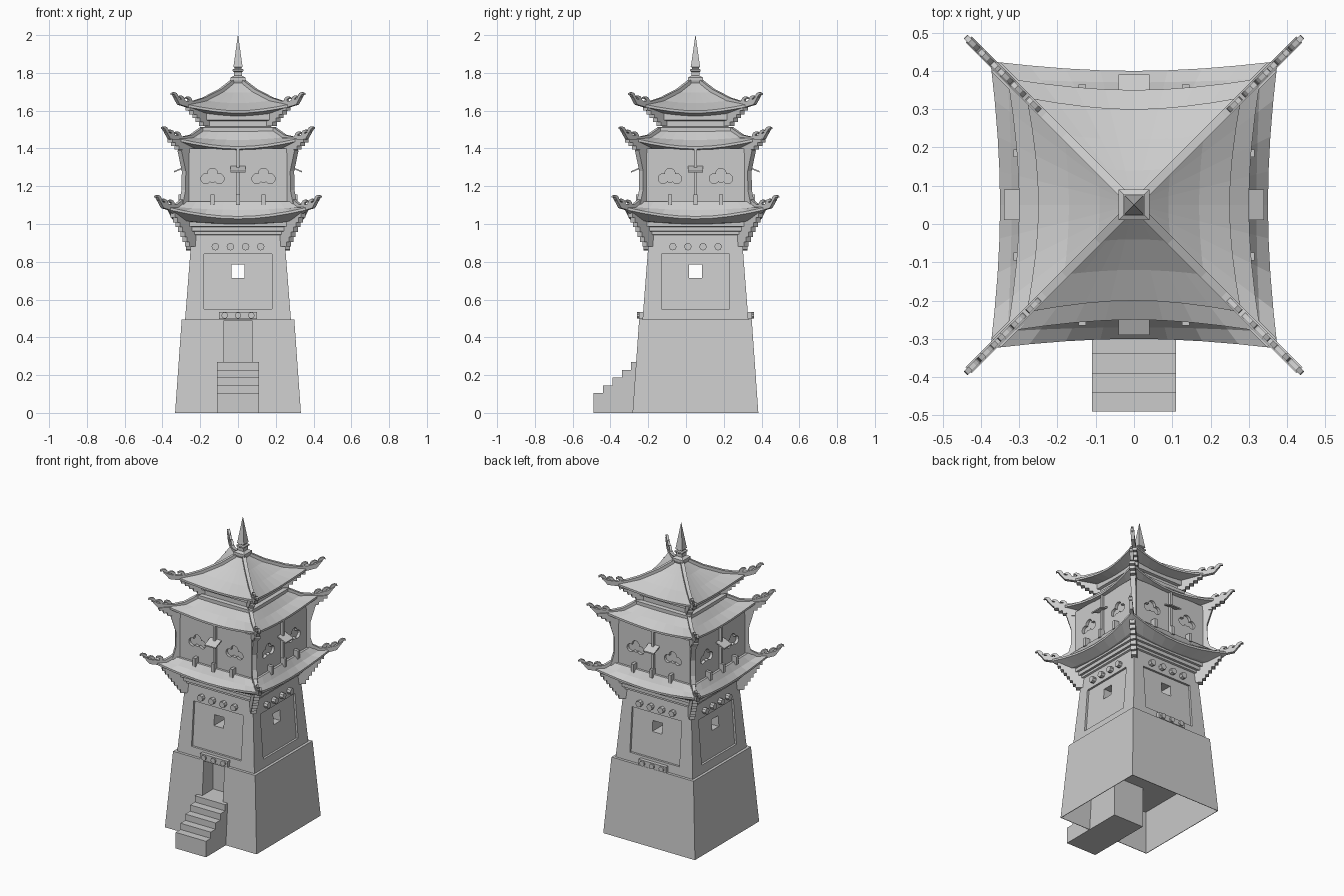
import bpy, bmesh, math
from mathutils import Matrix, Vector

cube = bpy.data.objects.get("Cube")
if cube:
    bpy.data.objects.remove(cube)

CENTRE = Vector((0, 0.05, 0))
SIDES = [0, 90, 180, 270]
CORNERS = [45, 135, 225, 315]
DIAG = math.sqrt(2)

stone = bpy.data.materials.new("plain_grey")
stone.use_nodes = True
GREY = (0.6, 0.6, 0.6, 1)
stone.diffuse_color = GREY
stone.node_tree.nodes["Principled BSDF"].inputs["Base Color"].default_value = GREY


def build(name, shapes, angles=(0,)):
    """Make one object from shape functions repeated about the tower axis."""
    bm = bmesh.new()
    for a in angles:
        old = set(bm.verts)
        for shape in shapes:
            shape(bm)
        new = [v for v in bm.verts if v not in old]
        bmesh.ops.rotate(bm, verts=new, matrix=Matrix.Rotation(math.radians(a), 3, 'Z'))
    bmesh.ops.translate(bm, verts=bm.verts, vec=CENTRE)
    bmesh.ops.recalc_face_normals(bm, faces=bm.faces)
    me = bpy.data.meshes.new(name)
    bm.to_mesh(me)
    bm.free()
    me.materials.append(stone)
    ob = bpy.data.objects.new(name, me)
    bpy.context.collection.objects.link(ob)
    return ob


def box(x0, x1, y0, y1, z0, z1):
    def shape(bm):
        m = Matrix.Translation(((x0 + x1) / 2, (y0 + y1) / 2, (z0 + z1) / 2))
        m = m @ Matrix.Diagonal((x1 - x0, y1 - y0, z1 - z0, 1))
        bmesh.ops.create_cube(bm, size=1, matrix=m)
    return shape


def drum(x, y0, y1, z, r, n=10):
    def shape(bm):
        m = Matrix.Translation((x, (y0 + y1) / 2, z)) @ Matrix.Rotation(math.pi / 2, 4, 'X')
        bmesh.ops.create_cone(bm, cap_ends=True, segments=n, radius1=r, radius2=r,
                              depth=abs(y1 - y0), matrix=m)
    return shape


def plate(points, width, stretch=1):
    """Profile in the xz plane, thickened along y."""
    def shape(bm):
        a, b = [[bm.verts.new((x * stretch, s * width / 2, z)) for x, z in points]
                for s in (-1, 1)]
        bm.faces.new(a)
        bm.faces.new(b)
        for i in range(len(a)):
            j = (i + 1) % len(a)
            bm.faces.new((a[i], a[j], b[j], b[i]))
    return shape


def loft(rings, n=1):
    """Stack of square rings: half width, height, corner flare, corner lift."""
    def shape(bm):
        loops = []
        for ring in rings:
            h, z, flare, lift = (*ring, 0, 0)[:4]
            loop = []
            for k in range(4):
                rot = Matrix.Rotation(k * math.pi / 2, 3, 'Z')
                for i in range(n):
                    u = 2 * i / n - 1
                    w = h + flare * u * u
                    loop.append(bm.verts.new(rot @ Vector((u * w, -w, z + lift * u * u))))
            loops.append(loop)
        for a, b in zip(loops, loops[1:]):
            for i in range(len(a)):
                j = (i + 1) % len(a)
                bm.faces.new((a[i], a[j], b[j], b[i]))
        bm.faces.new(loops[0])
        bm.faces.new(loops[-1])
    return shape


def cut(target, shapes, angles=(0,)):
    cutter = build("cutter", shapes, angles)
    cutter.hide_render = True
    mod = target.modifiers.new("cut", 'BOOLEAN')
    mod.operation, mod.object, mod.solver = 'DIFFERENCE', cutter, 'EXACT'
    mod.use_self = True
    bpy.context.view_layer.objects.active = target
    bpy.ops.object.modifier_apply(modifier=mod.name)
    bpy.data.objects.remove(cutter)


# Sloping base, open below, with a door recess
base = build("base", [loft([(.333, 0), (.298, .495)])])
cut(base, [loft([(.331, -.02), (.309, .265)])])
cut(base, [box(-.075, .075, -.5, -.2, .262, .49)])

# Entrance steps
steps = [(.1, 0), (.54, 0)]
for i in range(5):
    z = .105 + .041 * i
    steps += [(.54 - .05 * i, z), (.49 - .05 * i, z)]
steps[-1] = (.1, .27)
build("steps", [plate(steps, .22)], [-90])

# Middle storey with recessed panels and windows through it
storey = build("lower_storey", [loft([(.28, .495), (.243, .97)])])
panel = [(.32, .55), (.32, .84), (.24, .84), (.262, .55)]
cut(storey, [plate(panel, .36)], SIDES)
cut(storey, [box(-.035, .035, -.4, .4, .715, .785)])
cut(storey, [box(-.4, .4, -.035, .035, .715, .785)])
build("lintels", [box(-.1, .1, -.3, -.25, .497, .535)]
      + [drum(x, -.31, -.27, .516, .017) for x in (-.07, 0, .07)], [0, 180])
build("beam_ends", [drum(x, -.275, -.23, .88, .02, 8) for x in (-.12, -.04, .04, .12)], SIDES)
build("cornice", [loft([(.243, .94), (.255, .945), (.255, .96), (.268, .962), (.268, .985),
                        (.28, .988), (.28, 1.01)])])

# Upper storey with trefoil recesses
hall = build("upper_storey", [loft([(.28, 1.09), (.28, 1.4)])])
trefoil = [drum(s * .135 + dx, -.35, -.262, z, r, 14) for s in (-1, 1)
           for dx, z, r in ((-.036, 1.24, .026), (.036, 1.24, .026),
                            (0, 1.268, .027), (0, 1.24, .02))]
cut(hall, trefoil, SIDES)
build("corner_posts", [plate([(.27, 1.1), (.303, 1.105), (.288, 1.18), (.287, 1.28),
                              (.31, 1.39), (.27, 1.4)], .03, DIAG)], CORNERS)
build("wall_posts", [box(-.007, .007, -.297, -.27, 1.11, 1.4)]
      + [box(x - .01, x + .01, -.315, -.27, 1.1, 1.155) for x in (-.135, 0, .135)], SIDES)
build("wall_canopies", [plate([(.275, 1.3), (.34, 1.272), (.34, 1.28), (.275, 1.308)], .08)], SIDES)

# Small top storey
build("top_storey", [loft([(.2, 1.48), (.2, 1.512), (.175, 1.515), (.175, 1.545),
                           (.19, 1.55), (.19, 1.585)])])

# Three curved roofs
build("lower_roof", [loft([(.295, 1.118), (.32, 1.075, .01, .015), (.35, 1.04, .025, .05),
                           (.35, 1.027, .025, .05), (.29, 1, .01, .02), (.24, 1)], 8)])
build("middle_roof", [loft([(.19, 1.5), (.24, 1.445, .01, .015), (.3, 1.41, .03, .045),
                            (.3, 1.397, .03, .045), (.25, 1.386, .01, .02), (.2, 1.386)], 8)])
build("top_roof", [loft([(.03, 1.75), (.09, 1.695, .005, .005), (.17, 1.64, .012, .015),
                         (.25, 1.6, .03, .035), (.25, 1.587, .03, .035),
                         (.19, 1.572, .01, .02), (.15, 1.572)], 8)])

# Hip ridges with upturned tips and scroll ornaments
HOOK = [(-.012, 0), (.012, 0), (.01, .014), (.02, .02), (.03, .017), (.028, .028),
        (.015, .034), (0, .028), (-.008, .016)]


def ridge(name, path):
    top = [(t, z + .014) for t, z in path]
    under = [(t, z - .016) for t, z in path[:-1]]
    hooks = []
    for (t0, z0), (t1, z1) in zip(path[-4:], path[-3:]):
        t, z = (t0 + t1) / 2, (z0 + z1) / 2 + .01
        hooks.append(plate([(t + .8 * dx, z + .85 * dz) for dx, dz in HOOK], .014, DIAG))
    build(name, [plate(top + under[::-1], .022, DIAG)] + hooks, CORNERS)


ridge("lower_ridges", [(.295, 1.118), (.33, 1.09), (.365, 1.09), (.4, 1.1), (.432, 1.13)])
ridge("middle_ridges", [(.19, 1.5), (.25, 1.458), (.295, 1.448), (.33, 1.455),
                        (.365, 1.466), (.395, 1.49)])
ridge("top_ridges", [(.03, 1.75), (.095, 1.7), (.182, 1.655), (.235, 1.638),
                     (.275, 1.636), (.315, 1.648), (.343, 1.67)])


# Stepped brackets under the roof corners
def brackets(name, t0, t1, z0, z1, count):
    dz, dt = (z1 - z0) / count, (t1 - t0) / (count - 1)
    build(name, [box((t0 - .06) * DIAG, (t0 + i * dt) * DIAG, -.017, .017,
                     z0 + i * dz, z0 + (i + 1) * dz) for i in range(count)], CORNERS)


brackets("lower_brackets", .268, .345, .88, 1.06, 7)
brackets("middle_brackets", .305, .36, 1.375, 1.45, 4)
brackets("top_brackets", .195, .265, 1.52, 1.62, 5)

# Square finial
build("finial", [loft([(.03, 1.735), (.04, 1.76), (.04, 1.775), (.022, 1.785), (.022, 1.805),
                       (.028, 1.81), (.028, 1.818), (.019, 1.822), (.019, 1.828),
                       (.025, 1.832), (.023, 1.842), (.0005, 2)])])
